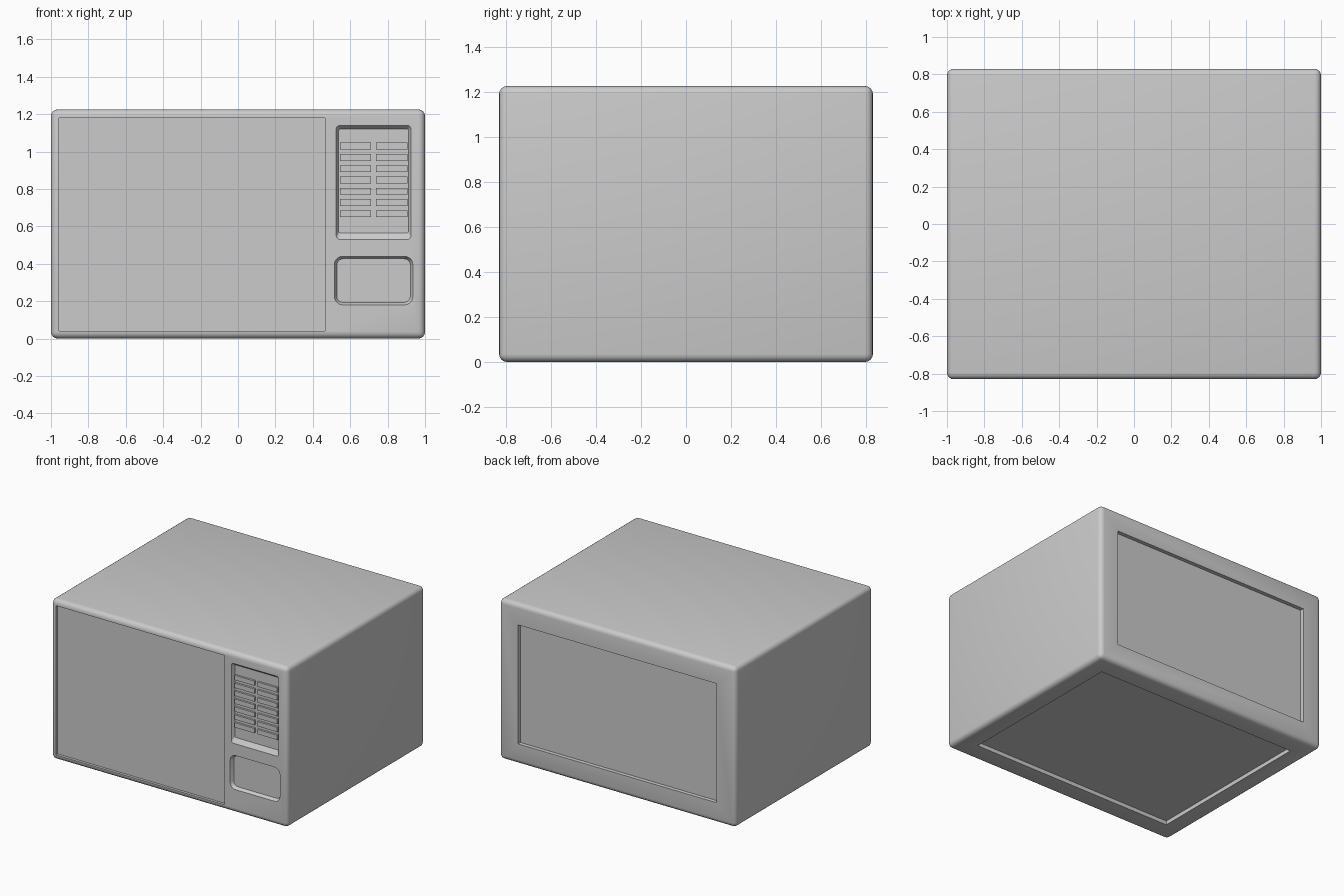
import bpy, bmesh, math

if "Cube" in bpy.data.objects:
    bpy.data.objects.remove(bpy.data.objects["Cube"])

FRONT = -0.83


def finish(name, bm):
    bmesh.ops.recalc_face_normals(bm, faces=bm.faces[:])
    me = bpy.data.meshes.new(name)
    bm.to_mesh(me)
    bm.free()
    ob = bpy.data.objects.new(name, me)
    bpy.context.collection.objects.link(ob)
    return ob


def box(name, lo, hi, bevel=0.0, segments=1):
    bm = bmesh.new()
    bmesh.ops.create_cube(bm, size=1)
    for v in bm.verts:
        v.co = [(a + b) / 2 + c * (b - a) for a, b, c in zip(lo, hi, v.co)]
    if bevel:
        bmesh.ops.bevel(bm, geom=bm.edges[:], offset=bevel, segments=segments,
                        profile=0.5, affect='EDGES')
    return finish(name, bm)


def rounded_rect(x0, x1, z0, z1, r, n=5):
    pts = []
    corners = [(x1 - r, z1 - r), (x0 + r, z1 - r), (x0 + r, z0 + r), (x1 - r, z0 + r)]
    for k, (cx, cz) in enumerate(corners):
        for i in range(n + 1):
            a = math.pi / 2 * (k + i / n)
            pts.append((cx + r * math.cos(a), cz + r * math.sin(a)))
    return pts


def loft(name, rings):
    """Rounded rectangles (y, x0, x1, z0, z1, radius) joined along y."""
    bm = bmesh.new()
    loops = [[bm.verts.new((x, y, z)) for x, z in rounded_rect(*rect)] for y, *rect in rings]
    for a, b in zip(loops, loops[1:]):
        for i in range(len(a)):
            j = (i + 1) % len(a)
            bm.faces.new((a[i], a[j], b[j], b[i]))
    bm.faces.new(loops[0])
    bm.faces.new(loops[-1])
    return finish(name, bm)


def select_only(ob):
    bpy.ops.object.select_all(action='DESELECT')
    ob.select_set(True)
    bpy.context.view_layer.objects.active = ob


# Rounded cabinet
cabinet = box("cabinet", (-1, -0.83, 0), (1, 0.83, 1.225), 0.035, 4)

# Recesses: door, back panel, underside, keypad tray, door button
cutters = [
    box("door_cutter", (-0.957, FRONT - 0.1, 0.04), (0.465, FRONT + 0.02, 1.18)),
    box("back_cutter", (-0.84, 0.80, 0.155), (0.84, 0.93, 1.065)),
    box("underside_cutter", (-0.855, -0.67, -0.1), (0.855, 0.67, 0.03)),
    loft("keypad_cutter", [
        (FRONT - 0.05, 0.525, 0.925, 0.53, 1.14, 0.02),
        (FRONT, 0.525, 0.925, 0.53, 1.14, 0.02),
        (FRONT + 0.025, 0.538, 0.912, 0.565, 1.12, 0.01)]),
    loft("button_cutter", [
        (FRONT - 0.05, 0.515, 0.935, 0.18, 0.44, 0.045),
        (FRONT, 0.515, 0.935, 0.18, 0.44, 0.045),
        (FRONT + 0.025, 0.528, 0.922, 0.193, 0.427, 0.035)]),
]
select_only(cabinet)
for cutter in cutters:
    cutter.hide_render = True
    mod = cabinet.modifiers.new(cutter.name, 'BOOLEAN')
    mod.operation = 'DIFFERENCE'
    mod.object = cutter
    bpy.ops.object.modifier_apply(modifier=mod.name)
    bpy.data.objects.remove(cutter)
bpy.ops.object.shade_smooth_by_angle(angle=math.radians(30))

# Keypad: two columns of seven keys
for col, (x0, x1) in enumerate([(0.545, 0.712), (0.737, 0.906)]):
    for row in range(7):
        top = 1.047 - row * 0.0604
        box(f"key_{col}_{row}", (x0, FRONT + 0.01, top - 0.036), (x1, FRONT + 0.03, top))
